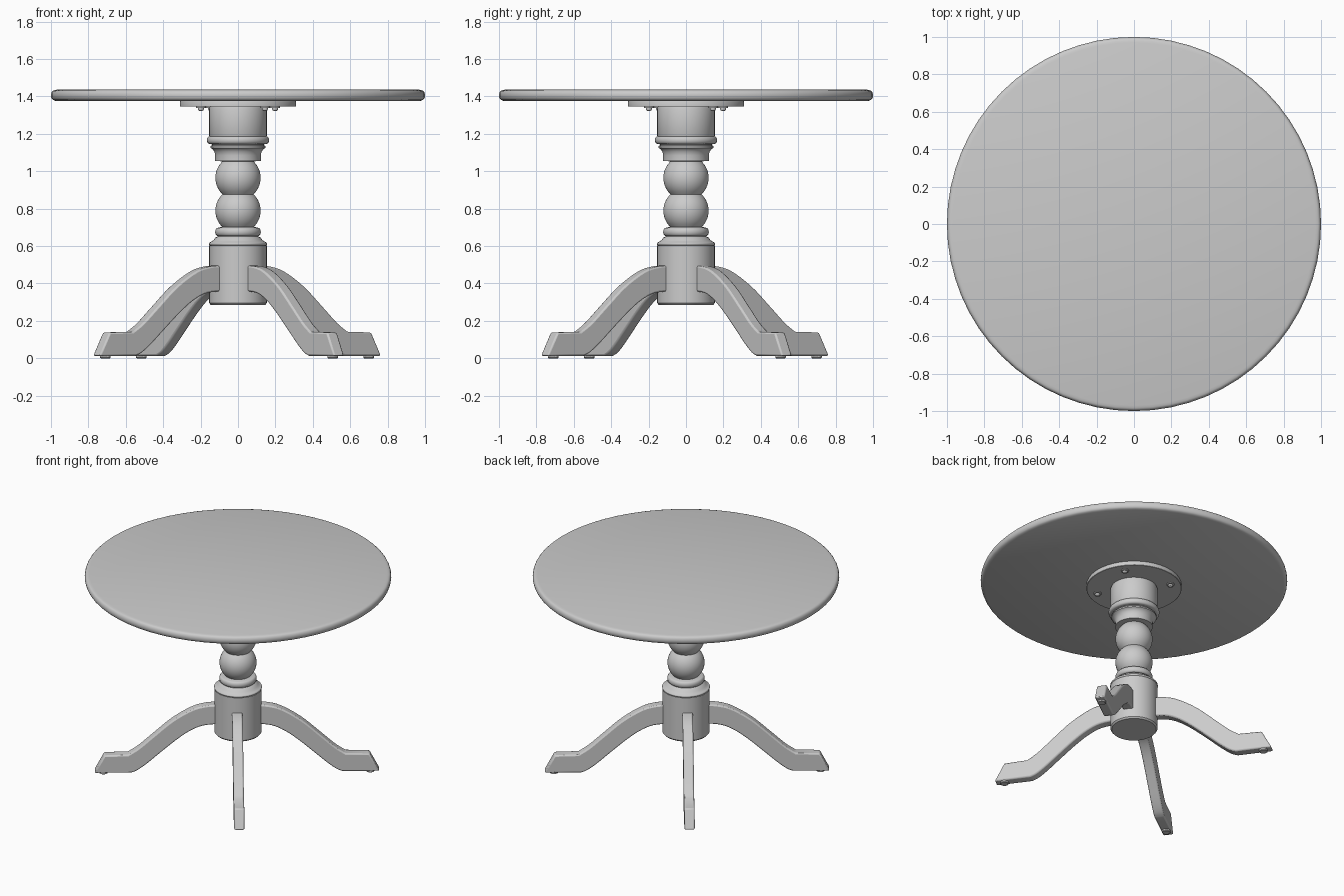
import bpy, bmesh, math
from mathutils import Vector, Matrix

cube = bpy.data.objects.get("Cube")
if cube:
    bpy.data.objects.remove(cube)

GREY = (0.6, 0.6, 0.6, 1)
mat = bpy.data.materials.new("grey paint")
mat.use_nodes = True
mat.diffuse_color = GREY
mat.node_tree.nodes["Principled BSDF"].inputs["Base Color"].default_value = GREY


def finish(name, bm, angle=35):
    bmesh.ops.recalc_face_normals(bm, faces=bm.faces)
    mesh = bpy.data.meshes.new(name)
    bm.to_mesh(mesh)
    bm.free()
    mesh.materials.append(mat)
    obj = bpy.data.objects.new(name, mesh)
    bpy.context.collection.objects.link(obj)
    bpy.ops.object.select_all(action='DESELECT')
    obj.select_set(True)
    bpy.context.view_layer.objects.active = obj
    bpy.ops.object.shade_smooth_by_angle(angle=math.radians(angle))
    return obj


def lathe(name, profile, sides=48, at=(0, 0, 0)):
    """Turn a (radius, height) profile around z, closing both ends."""
    bm = bmesh.new()
    rings = []
    for r, z in profile:
        rings.append([bm.verts.new(Vector(at) + Matrix.Rotation(math.tau * i / sides, 3, 'Z')
                                   @ Vector((r, 0, z))) for i in range(sides)])
    for a, b in zip(rings, rings[1:]):
        for i in range(sides):
            j = (i + 1) % sides
            bm.faces.new((a[i], a[j], b[j], b[i]))
    bm.faces.new(rings[0])
    bm.faces.new(rings[-1])
    return finish(name, bm)


def bulge(r, mid, half, rim, steps=10):
    """Rounded bead from rim radius out to r and back."""
    arc = [math.pi * (i / steps - 0.5) for i in range(steps + 1)]
    return [(rim + (r - rim) * math.cos(a), mid + half * math.sin(a)) for a in arc]


def ball(r, mid, half, steps=12):
    """Slice of a sphere between mid - half and mid + half."""
    hs = [half * (2 * i / steps - 1) for i in range(steps + 1)]
    return [(math.sqrt(r * r - h * h), mid + h) for h in hs]


def smooth_path(pts, steps=4):
    """Catmull-Rom curve through the points."""
    p = [Vector(q) for q in pts]
    p = [2 * p[0] - p[1]] + p + [2 * p[-1] - p[-2]]
    out = []
    for a, b, c, d in zip(p, p[1:], p[2:], p[3:]):
        for i in range(steps):
            t = i / steps
            out.append(0.5 * (2 * b + (c - a) * t + (2 * a - 5 * b + 4 * c - d) * t ** 2
                              + (3 * b - a - 3 * c + d) * t ** 3))
    return out + [p[-2]]


# Round top with a rounded rim
lathe("table_top", [(0.975, 1.376)] + bulge(1.0, 1.406, 0.027, 0.982, 8) + [(0.97, 1.436)], 64)

# Mounting plate under the top
lathe("mounting_plate", [(0.308, 1.345), (0.31, 1.347), (0.31, 1.372), (0.308, 1.376)], 64)

# Turned column
post = [(0.145, 0.285), (0.154, 0.295), (0.154, 0.603)]
post += bulge(0.156, 0.612, 0.009, 0.146, 6)
post += [(0.142, 0.624), (0.13, 0.632), (0.122, 0.645), (0.108, 0.652)]
post += bulge(0.122, 0.676, 0.022, 0.108, 8)
post += ball(0.121, 0.789, 0.086) + ball(0.121, 0.965, 0.088)
post += [(0.122, 1.055), (0.122, 1.085), (0.126, 1.105), (0.138, 1.12), (0.147, 1.125),
         (0.147, 1.135), (0.138, 1.139), (0.138, 1.144)]
post += bulge(0.166, 1.166, 0.02, 0.152, 8)
post += [(0.154, 1.19), (0.154, 1.335), (0.15, 1.347)]
lathe("column", post)

# Curved legs, with glides below and bolts above on the same four directions
top_edge = smooth_path([(0.10, 0.495), (0.19, 0.492), (0.29, 0.465), (0.42, 0.385),
                        (0.54, 0.28), (0.64, 0.19), (0.71, 0.142)])
low_edge = smooth_path([(0.69, 0.013), (0.65, 0.03), (0.59, 0.075), (0.50, 0.155),
                        (0.40, 0.242), (0.31, 0.308), (0.22, 0.348), (0.10, 0.36)])
outline = top_edge + [Vector((0.865, 0.138)), Vector((0.93, 0.013))] + low_edge
HALF_WIDTH = 0.034
centre = Vector((-0.005, -0.006, 0))

for k, name in enumerate(("back_left", "back_right", "front_right", "front_left")):
    turn = Matrix.Rotation(math.radians(36 + 90 * k), 4, 'Z')

    bm = bmesh.new()
    face = bm.faces.new([bm.verts.new((p.x, -HALF_WIDTH, p.y)) for p in outline])
    grown = bmesh.ops.extrude_face_region(bm, geom=[face])
    bmesh.ops.translate(bm, vec=(0, 2 * HALF_WIDTH, 0),
                        verts=[v for v in grown["geom"] if isinstance(v, bmesh.types.BMVert)])
    bm.transform(Matrix.Translation(centre) @ turn)
    leg = finish(name + "_leg", bm)
    bevel = leg.modifiers.new("rounded edges", 'BEVEL')
    bevel.width = 0.009
    bevel.segments = 2
    bevel.limit_method = 'ANGLE'
    bevel.angle_limit = math.radians(40)

    glide_at = centre + turn @ Vector((0.87, 0, 0))
    lathe(name + "_glide", [(0.024, 0), (0.028, 0.003), (0.028, 0.02)], 16, glide_at)

    bolt_at = turn @ Vector((0.245, 0, 0))
    lathe(name + "_bolt", [(0.007, 1.322), (0.014, 1.326), (0.016, 1.332), (0.016, 1.338),
                           (0.026, 1.339), (0.026, 1.35)], 16, bolt_at)
